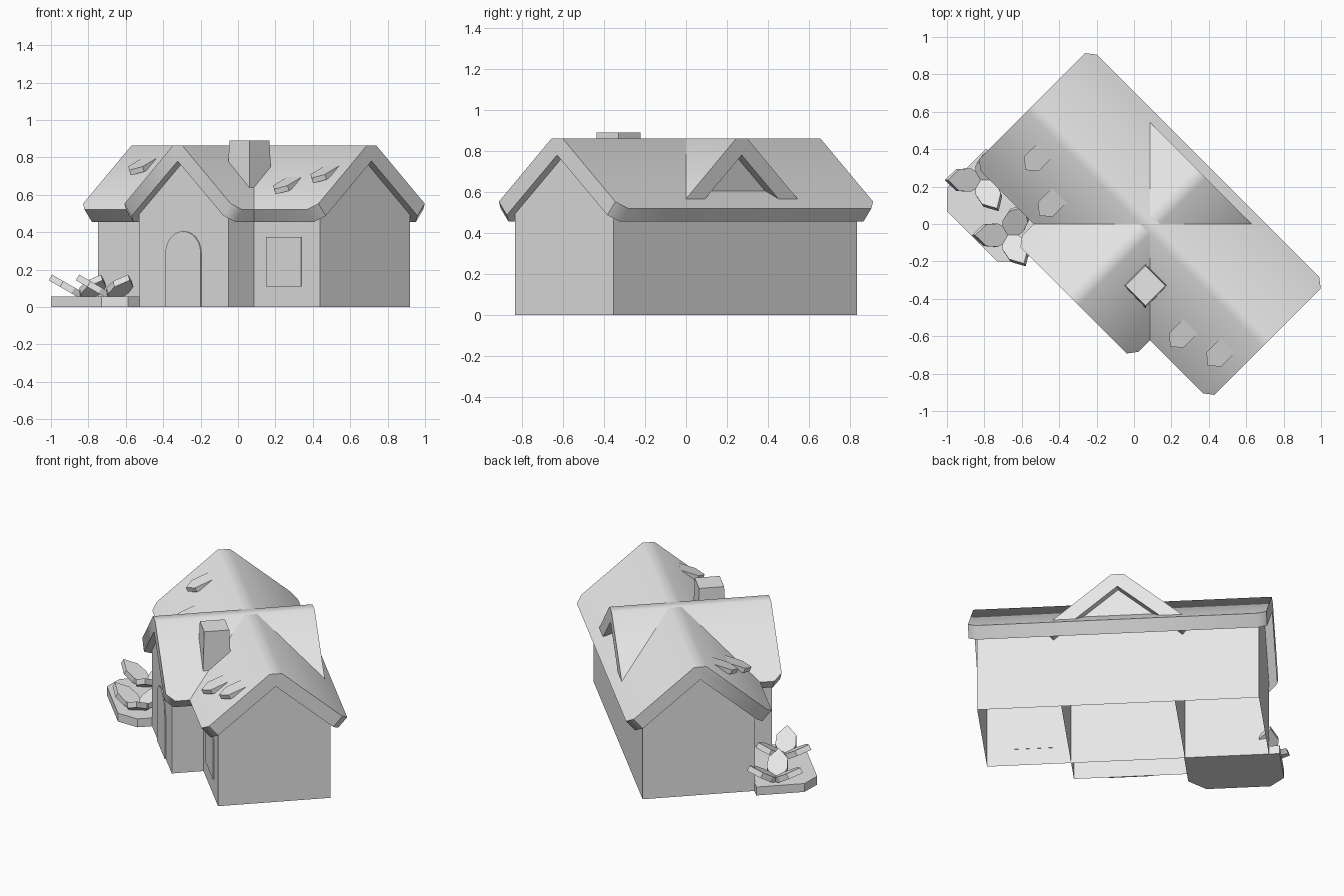
import bpy, bmesh
from math import cos, sin, pi, radians
from mathutils import Matrix, Vector

cube = bpy.data.objects.get("Cube")
if cube:
    bpy.data.objects.remove(cube)

# One plain colour
stone = bpy.data.materials.new("light_grey")
stone.use_nodes = True
GREY = (0.8, 0.8, 0.8, 1)
stone.diffuse_color = GREY
stone.node_tree.nodes["Principled BSDF"].inputs["Base Color"].default_value = GREY

# House frame: x runs along the main ridge, y across it, turned on the ground
HOUSE = Matrix.Translation((0.085, 0, 0)) @ Matrix.Rotation(radians(-45), 4, 'Z')
# Profile frames: (across, up, along) for the main block and for the cross wing
MAIN = HOUSE @ Matrix(((0, 0, 1, 0), (1, 0, 0, 0), (0, 1, 0, 0), (0, 0, 0, 1)))
WING = HOUSE @ Matrix(((1, 0, 0, 0), (0, 0, -1, 0), (0, 1, 0, 0), (0, 0, 0, 1)))


def prism(name, pts, lo, hi, frame, edit=None, taper=1.0, smooth=False):
    """Extrude a 2D outline from lo to hi and place it with frame."""
    bm = bmesh.new()
    n = len(pts)
    low = [bm.verts.new((p, q, lo)) for p, q in pts]
    mid = sum((v.co for v in low), Vector()) / n
    high = [bm.verts.new((mid.x + (p - mid.x) * taper,
                          mid.y + (q - mid.y) * taper, hi)) for p, q in pts]
    bm.faces.new(low[::-1])
    bm.faces.new(high)
    for i in range(n):
        j = (i + 1) % n
        bm.faces.new((low[i], low[j], high[j], high[i]))
    bmesh.ops.recalc_face_normals(bm, faces=bm.faces)
    if edit:
        edit(bm)
    bm.transform(frame)
    mesh = bpy.data.meshes.new(name)
    bm.to_mesh(mesh)
    bm.free()
    mesh.materials.append(stone)
    obj = bpy.data.objects.new(name, mesh)
    bpy.context.collection.objects.link(obj)
    if smooth:
        bpy.ops.object.select_all(action='DESELECT')
        obj.select_set(True)
        bpy.context.view_layer.objects.active = obj
        bpy.ops.object.shade_smooth_by_angle(angle=radians(45))
    return obj


def open_floor(bm):
    floor = [f for f in bm.faces if all(v.co.y < 0.001 for v in f.verts)]
    bmesh.ops.delete(bm, geom=floor, context='FACES_ONLY')


def clip_eaves(ends):
    """Cut the eave corners at the given roof ends."""
    def edit(bm):
        edges = [e for e in bm.edges
                 if all(abs(v.co.x) > 0.3 for v in e.verts)
                 and e.verts[0].co.x * e.verts[1].co.x > 0
                 and any(all(abs(v.co.z - r) < 0.001 for v in e.verts) for r in ends)]
        bmesh.ops.bevel(bm, geom=edges, offset=0.05, segments=1, affect='EDGES')
    return edit


def mirrored(half):
    return half + [(-p, q) for p, q in reversed(half) if p > 0]


# Walls with gables, open underneath
wall = mirrored([(0.339, 0), (0.339, 0.51), (0, 0.795)])
wall = [(0.339, 0), (0.339, 0.505), (0, 0.79), (-0.339, 0.505), (-0.339, 0)]
prism("main_walls", wall, -0.84, 0.84, MAIN, open_floor)
prism("wing_walls", wall, -0.339, 0.53, WING, open_floor)

# Thick roofs with a narrow flat ridge
roof = [(0, 0.78), (0.385, 0.455), (0.44, 0.52), (0.037, 0.862),
        (-0.037, 0.862), (-0.44, 0.52), (-0.385, 0.455)]
prism("main_roof", roof, -0.89, 0.89, MAIN, clip_eaves((-0.89, 0.89)), smooth=True)
prism("wing_roof", roof, -0.385, 0.577, WING, clip_eaves((0.577,)), smooth=True)

# Tapered chimney
R = 0.088
square = [(0.216 + s * R, -0.25 + t * R) for s, t in ((-1, -1), (1, -1), (1, 1), (-1, 1))]
prism("chimney", square, 0.55, 0.89, HOUSE, taper=0.86)

# Arched door and window plates
arch = [(0.134 * cos(i * pi / 12), 0.285 + 0.12 * sin(i * pi / 12)) for i in range(13)]
prism("door", [(-0.134, 0)] + [(0.134, 0)] + arch, 0.528, 0.536, WING)
prism("window", [(0.438, 0.11), (0.7, 0.11), (0.7, 0.375), (0.438, 0.375)],
      0.337, 0.345, WING)

# Loose pointed shingles, lifted at the lower tip
shingle = [(-0.055, 0), (-0.055, -0.115), (0, -0.165), (0.055, -0.115), (0.055, 0)]
for i, (a, b) in enumerate(((-0.675, -0.115), (-0.45, -0.235), (0.54, -0.235), (0.753, -0.165))):
    z = 0.862 - 0.848 * (-b - 0.037)
    frame = HOUSE @ Matrix.Translation((a, b, z)) @ Matrix.Rotation(radians(23), 4, 'X')
    prism(f"shingle_{i + 1}", shingle, -0.03, 0.0, frame)

# Planting bed in the corner of the walls
bed = [(-0.905, -0.335), (-0.905, -0.626), (-0.817, -0.718),
       (-0.435, -0.718), (-0.335, -0.618), (-0.335, -0.335)]
prism("planting_bed", bed, 0, 0.055, HOUSE)

# Two plants of three rising leaves
leaf = [(0, -0.03), (0.07, -0.062), (0.14, -0.058), (0.21, 0),
        (0.14, 0.058), (0.07, 0.062), (0, 0.03)]
for p, (x, y) in enumerate(((-0.82, 0.235), (-0.675, -0.06))):
    for k, turn in enumerate((60, 180, 300)):
        frame = (Matrix.Translation((x, y, 0.055)) @ Matrix.Rotation(radians(turn), 4, 'Z')
                 @ Matrix.Rotation(radians(-30), 4, 'Y'))
        prism(f"plant_{p + 1}_leaf_{k + 1}", leaf, -0.02, 0.015, frame)
